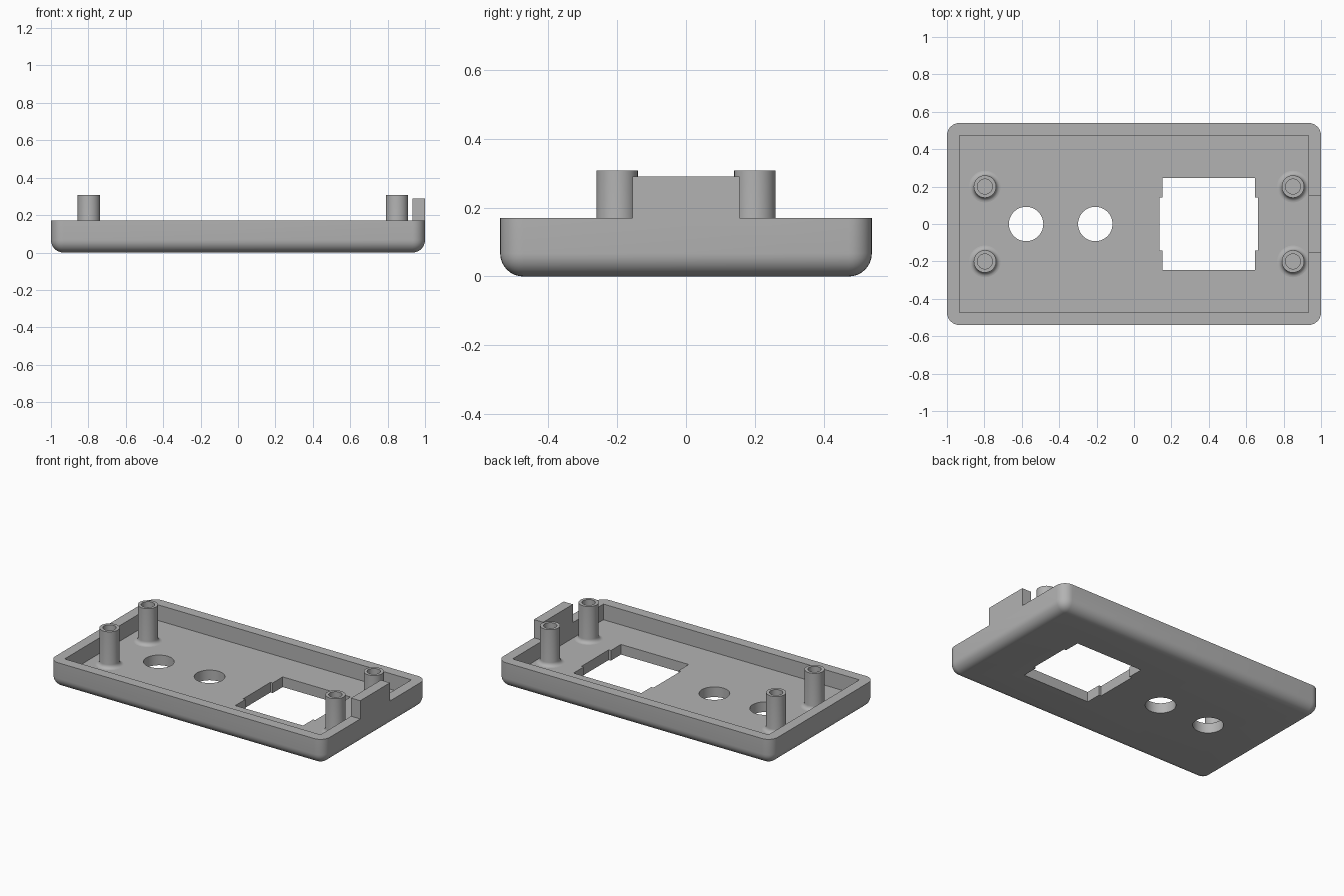
import bpy, bmesh, math

if "Cube" in bpy.data.objects:
    bpy.data.objects.remove(bpy.data.objects["Cube"])

WALL = 0.067          # wall, floor and corner radius
RIM, TAB = 0.17, 0.29
HX, HY = 1.0, 0.54

grey = bpy.data.materials.new("mid_grey")
grey.diffuse_color = (0.45, 0.45, 0.45, 1)
grey.use_nodes = True
grey.node_tree.nodes["Principled BSDF"].inputs["Base Color"].default_value = grey.diffuse_color


def add_object(name, bm):
    bmesh.ops.recalc_face_normals(bm, faces=bm.faces)
    mesh = bpy.data.meshes.new(name)
    bm.to_mesh(mesh)
    bm.free()
    mesh.materials.append(grey)
    obj = bpy.data.objects.new(name, mesh)
    bpy.context.collection.objects.link(obj)
    return obj


def box_bm(x0, x1, y0, y1, z0, z1):
    bm = bmesh.new()
    bmesh.ops.create_cube(bm, size=1)
    for v in bm.verts:
        v.co = (x1 if v.co.x > 0 else x0,
                y1 if v.co.y > 0 else y0,
                z1 if v.co.z > 0 else z0)
    return bm


def activate(obj):
    bpy.ops.object.select_all(action='DESELECT')
    obj.select_set(True)
    bpy.context.view_layer.objects.active = obj


def cut(target, bm):
    cutter = add_object("cutter", bm)
    cutter.hide_render = True
    mod = target.modifiers.new("cut", 'BOOLEAN')
    mod.operation, mod.solver, mod.object = 'DIFFERENCE', 'EXACT', cutter
    activate(target)
    bpy.ops.object.modifier_apply(modifier=mod.name)
    bpy.data.objects.remove(cutter)


def smooth(obj):
    activate(obj)
    bpy.ops.object.shade_smooth_by_angle(angle=math.radians(30))


# Tray body: block with rounded upright and bottom edges
bm = box_bm(-HX, HX, -HY, HY, 0, TAB)
edges = [e for e in bm.edges if any(v.co.z < 0.01 for v in e.verts)]
bmesh.ops.bevel(bm, geom=edges, offset=WALL, segments=8, profile=0.5,
                affect='EDGES', clamp_overlap=True)
tray = add_object("tray", bm)

# Hollow interior
cut(tray, box_bm(WALL - HX, HX - WALL, WALL - HY, HY - WALL, WALL, 1))
# Lower the rim everywhere except the end tab
cut(tray, box_bm(-2, 0.9, -2, 2, RIM, 1))
for y0, y1 in ((-2, -0.155), (0.155, 2)):
    cut(tray, box_bm(0.8, 2, y0, y1, RIM, 1))

# Square window with shallow side notches
cut(tray, box_bm(0.153, 0.647, -0.247, 0.247, -1, 0.15))
cut(tray, box_bm(0.137, 0.663, -0.142, 0.142, -1, 0.15))

# Round holes
for x in (-0.577, -0.207):
    bm = bmesh.new()
    bmesh.ops.create_cone(bm, cap_ends=True, segments=48, radius1=0.092,
                          radius2=0.092, depth=0.6)
    bmesh.ops.translate(bm, verts=bm.verts, vec=(x, 0, 0))
    cut(tray, bm)
smooth(tray)

# Hollow screw posts with a filleted foot
FIL = 0.025
profile = [(0.06 + FIL, WALL - 0.005)]
for i in range(7):
    a = math.pi / 2 * i / 6
    profile.append((0.06 + FIL * (1 - math.sin(a)),
                    WALL + FIL * (1 - math.cos(a))))
profile += [(0.06, 0.308), (0.04, 0.308), (0.04, WALL + 0.002), (0, WALL + 0.002)]
for x, side in ((-0.797, "left"), (0.85, "right")):
    for y, end in ((-0.2, "front"), (0.2, "back")):
        bm = bmesh.new()
        verts = [bm.verts.new((r, 0, z)) for r, z in profile]
        line = [bm.edges.new(p) for p in zip(verts, verts[1:])]
        bmesh.ops.spin(bm, geom=verts + line, cent=(0, 0, 0), axis=(0, 0, 1),
                       angle=math.tau, steps=40)
        bmesh.ops.remove_doubles(bm, verts=bm.verts, dist=1e-4)
        bmesh.ops.translate(bm, verts=bm.verts, vec=(x, y, 0))
        smooth(add_object(f"screw_post_{end}_{side}", bm))
